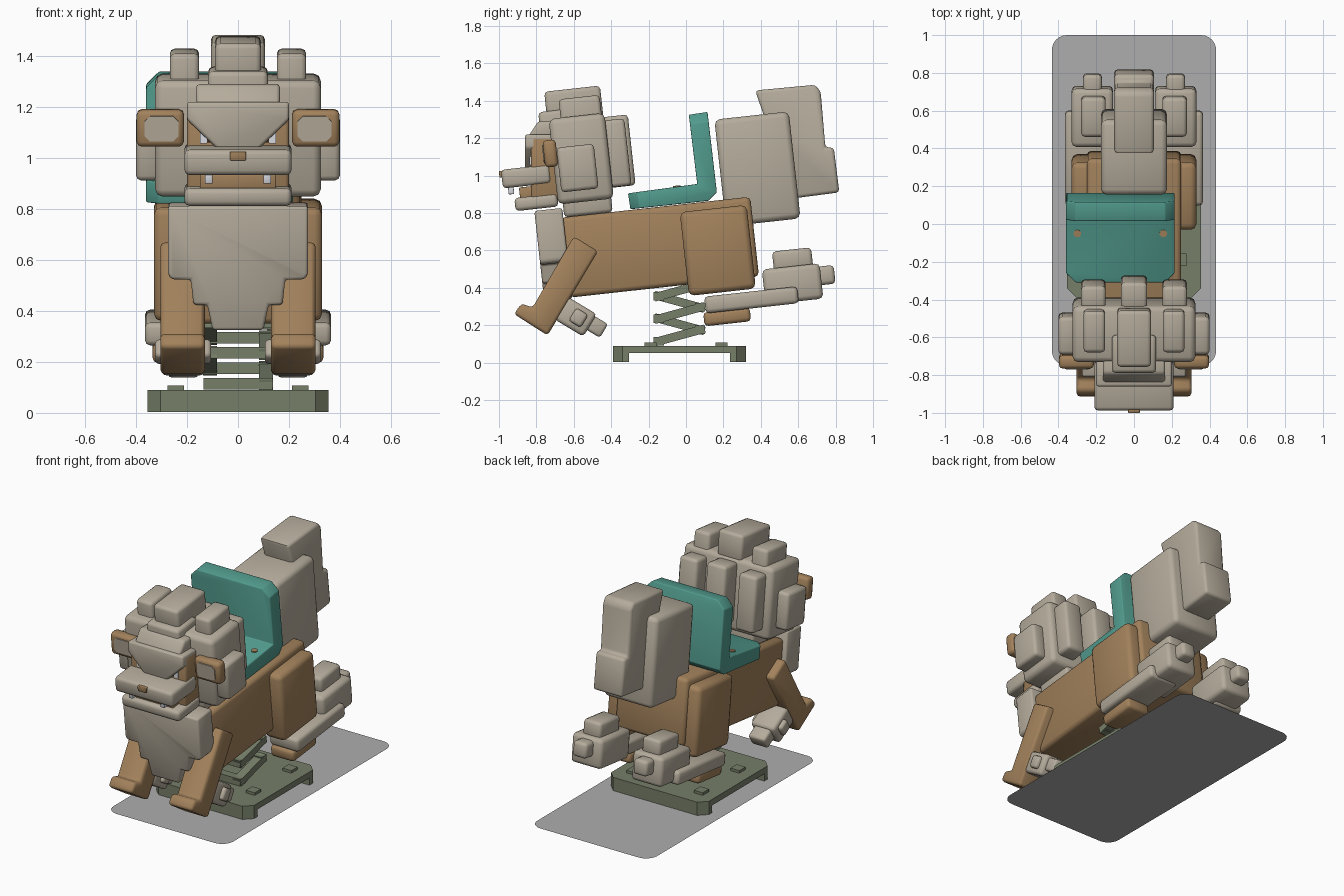
import bpy, bmesh, math
from mathutils import Matrix, Vector

cube = bpy.data.objects.get("Cube")
if cube:
    bpy.data.objects.remove(cube, do_unlink=True)

TILT = 6.3  # the whole animal leans forward


def material(name, color):
    m = bpy.data.materials.new(name)
    m.use_nodes = True
    m.diffuse_color = (*color, 1)
    node = next(n for n in m.node_tree.nodes if n.type == 'BSDF_PRINCIPLED')
    node.inputs["Base Color"].default_value = (*color, 1)
    return m


CREAM = material("cream", (0.46, 0.41, 0.33))
BROWN = material("brown", (0.36, 0.22, 0.105))
TEAL = material("teal", (0.085, 0.33, 0.27))
GREEN = material("grey green", (0.18, 0.21, 0.14))
GREY = material("shadow grey", (0.42, 0.42, 0.42))
WHITE = material("white", (0.68, 0.7, 0.75))
DARK = material("dark brown", (0.06, 0.03, 0.02))


def finish(name, bm, mat, bevel=0.0, segments=2):
    bmesh.ops.recalc_face_normals(bm, faces=bm.faces)
    if bevel:
        bmesh.ops.bevel(bm, geom=bm.edges[:], offset=bevel, segments=segments,
                        profile=0.5, affect='EDGES', clamp_overlap=True)
    mesh = bpy.data.meshes.new(name)
    bm.to_mesh(mesh)
    bm.free()
    mesh.materials.append(mat)
    ob = bpy.data.objects.new(name, mesh)
    bpy.context.scene.collection.objects.link(ob)
    bpy.ops.object.select_all(action='DESELECT')
    ob.select_set(True)
    bpy.context.view_layer.objects.active = ob
    if bevel:
        bpy.ops.object.shade_smooth_by_angle(angle=math.radians(50))
    return ob


def box(name, center, size, mat, bevel=0.02, rx=TILT):
    bm = bmesh.new()
    bmesh.ops.create_cube(bm, size=1, matrix=Matrix.Diagonal((*size, 1)))
    ob = finish(name, bm, mat, bevel)
    ob.location = center
    ob.rotation_euler.x = math.radians(rx)
    return ob


def prism(name, pts, axis, lo, hi, mat, bevel=0.0, chamfer=None):
    """Extrude a 2D outline along one axis."""
    place = {'x': lambda p, d: (d, *p), 'y': lambda p, d: (p[0], d, p[1]),
             'z': lambda p, d: (*p, d)}[axis]
    bm = bmesh.new()
    face = bm.faces.new([bm.verts.new(place(p, lo)) for p in pts])
    ext = bmesh.ops.extrude_face_region(bm, geom=[face], use_keep_orig=True)
    step = Vector(place((0, 0), hi - lo))
    bmesh.ops.translate(bm, vec=step,
                        verts=[v for v in ext["geom"] if isinstance(v, bmesh.types.BMVert)])
    if chamfer:
        edges = [e for e in bm.edges if chamfer(e.verts[0].co, e.verts[1].co)]
        bmesh.ops.bevel(bm, geom=edges, offset=0.05, segments=1, affect='EDGES')
    return finish(name, bm, mat, bevel)


def pair(name, center, size, mat, bevel=0.02, rx=TILT):
    for side, s in (("left", 1), ("right", -1)):
        box(f"{side}_{name}", (s * center[0], *center[1:]), size, mat, bevel, rx)


def pair_prism(name, pts, lo, hi, mat, bevel):
    prism(f"left_{name}", pts, 'x', lo, hi, mat, bevel)
    prism(f"right_{name}", pts, 'x', -hi, -lo, mat, bevel)


def mirrored(half):
    return half + [(-x, z) for x, z in reversed(half)]


# Ground shadow: flat rounded rectangle
bm = bmesh.new()
ring = []
for k, (sx, sy) in enumerate([(1, 1), (-1, 1), (-1, -1), (1, -1)]):
    for i in range(7):
        a = math.pi / 2 * (k + i / 6)
        ring.append(bm.verts.new((sx * 0.355 + 0.08 * math.cos(a),
                                  0.125 + sy * 0.795 + 0.08 * math.sin(a), 0)))
bm.faces.new(ring)
finish("ground_shadow", bm, GREY)

# Base plate with end feet and bolts
plate = [(-0.355, -0.34), (-0.305, -0.39), (0.305, -0.39), (0.355, -0.34),
         (0.355, 0.27), (0.305, 0.32), (-0.305, 0.32), (-0.355, 0.27)]
prism("base_plate", plate, 'z', 0.05, 0.09, GREEN)
foot = [(-0.355, 0.305), (-0.305, 0.355), (0.305, 0.355), (0.355, 0.305), (0.355, 0.27), (-0.355, 0.27)]
for name, s in (("rear", 1), ("front", -1)):
    prism(name + "_base_foot", [(x, s * y - 0.035) for x, y in foot], 'z', 0.003, 0.05, GREEN)
    pair(name + "_base_bolt", (0.245, s * 0.19 - 0.0, 0.097), (0.065, 0.065, 0.02), GREEN, 0, 0)

# Square coil spring made of straight beams
corners = [(-0.11, -0.145, 0), (0.11, -0.145, 0), (0.11, 0.075, 0.06), (-0.11, 0.075, 0.06)]
path = [Vector((x, y, 0.115 + 0.12 * t + z)) for t in range(3) for x, y, z in corners]
bm = bmesh.new()
for p, q in zip(path, path[1:]):
    d = q - p
    turn = d.to_track_quat('X', 'Z').to_matrix().to_4x4()
    m = Matrix.Translation((p + q) / 2) @ turn @ Matrix.Diagonal((d.length + 0.05, 0.055, 0.045, 1))
    bmesh.ops.create_cube(bm, size=1, matrix=m)
finish("spring", bm, GREEN)

# Body, haunches and chest mane
box("body", (0, -0.14, 0.617), (0.5, 1.02, 0.43), BROWN, 0.025)
pair("haunch", (0.255, 0.17, 0.6), (0.15, 0.36, 0.45), BROWN, 0.03)
chest = [(0.275, 0.82), (0.275, 0.55), (0.26, 0.53), (0.185, 0.53), (0.175, 0.43), (0.12, 0.43), (0.1, 0.33)]
prism("chest_mane", mirrored([(x, z - 0.58) for x, z in chest]), 'y', -0.075, 0.075, CREAM, 0.015)
ob = bpy.data.objects["chest_mane"]
ob.location = (0, -0.71, 0.58)
ob.rotation_euler.x = math.radians(TILT)

# Front legs and curled front paws
leg = [(-0.6, 0.675), (-0.47, 0.595), (-0.74, 0.145), (-0.92, 0.26), (-0.88, 0.315), (-0.82, 0.295)]
pair_prism("front_leg", leg, 0.13, 0.305, BROWN, 0.018)
pair("front_paw", (0.215, -0.59, 0.245), (0.17, 0.18, 0.14), CREAM, 0.02, -31)
pair("front_toes", (0.215, -0.49, 0.2), (0.12, 0.12, 0.085), CREAM, 0.015, -31)
pair("front_side_toe", (0.215, -0.575, 0.24), (0.22, 0.075, 0.08), CREAM, 0.015, -31)

# Hind legs stretched backwards with chunky paws
pair("hind_leg", (0.26, 0.35, 0.335), (0.21, 0.5, 0.09), CREAM)
pair("hind_knee", (0.25, 0.22, 0.245), (0.17, 0.25, 0.075), BROWN)
pair("hind_paw", (0.22, 0.57, 0.42), (0.22, 0.31, 0.19), CREAM, 0.025)
pair("hind_heel", (0.215, 0.57, 0.55), (0.13, 0.21, 0.11), CREAM)
pair("hind_toe", (0.22, 0.73, 0.465), (0.1, 0.13, 0.1), CREAM)

# Tail
box("tail_base", (0, 0.382, 1.035), (0.35, 0.4, 0.575), CREAM, 0.03)
tip = [(0.37, 1.455), (0.69, 1.485), (0.72, 1.45), (0.745, 1.15), (0.79, 1.15),
       (0.82, 0.91), (0.55, 0.875), (0.44, 1.25)]
prism("tail_tip", tip, 'x', -0.105, 0.105, CREAM, 0.018)

# Seat, set slightly towards the right, with clipped corners
seat = [(-0.31, 0.905), (-0.297, 0.82), (0.12, 0.865), (0.165, 0.91),
        (0.115, 1.34), (0.015, 1.325), (0.06, 0.955)]
prism("seat", seat, 'x', -0.36, 0.215, TEAL, 0.006,
      lambda a, b: abs(a.x - b.x) < 0.01 and (min(a.z, b.z) > 1.3 or max(a.y, b.y) < -0.29))
for i, x in enumerate((-0.3, 0.155)):
    bm = bmesh.new()
    bmesh.ops.create_cone(bm, cap_ends=True, segments=10, radius1=0.02, radius2=0.02, depth=0.012)
    bolt = finish(f"seat_bolt_{i + 1}", bm, BROWN)
    bolt.location = (x, -0.05, 0.94)
    bolt.rotation_euler.x = math.radians(TILT)

# Head and mane
box("head_mane", (0, -0.56, 1.09), (0.65, 0.3, 0.46), CREAM, 0.03)
box("neck_mane", (0, -0.53, 0.87), (0.42, 0.26, 0.16), CREAM)
box("forehead", (0, -0.68, 1.25), (0.235, 0.2, 0.2), CREAM, 0.02)
box("centre_crest", (0, -0.6, 1.38), (0.18, 0.3, 0.17), CREAM)
pair("crest_tuft", (0.21, -0.56, 1.31), (0.115, 0.22, 0.22), CREAM)
pair("cheek_mane", (0.35, -0.58, 1.04), (0.1, 0.2, 0.24), CREAM)
pair("back_mane", (0.215, -0.375, 1.12), (0.13, 0.13, 0.36), CREAM)
box("centre_back_mane", (0, -0.36, 1.13), (0.14, 0.14, 0.38), CREAM)

# Face: brow wedge, eyes, muzzle and jaw
box("face", (0, -0.73, 1.04), (0.4, 0.2, 0.34), BROWN, 0.015, 0)
prism("brow", mirrored([(0.2, 1.22), (0.2, 1.15), (0.075, 1.03)]), 'y', -0.86, -0.7, CREAM, 0.012)
prism("brow_slope", [(-0.85, 1.2), (-0.79, 1.29), (-0.68, 1.29), (-0.68, 1.2)], 'x', -0.165, 0.165, CREAM, 0.015)
pair("eye_white", (0.135, -0.832, 1.095), (0.028, 0.008, 0.075), WHITE, 0, 0)
pair("pupil", (0.114, -0.832, 1.09), (0.014, 0.008, 0.06), DARK, 0, 0)
box("muzzle", (0, -0.855, 0.995), (0.42, 0.26, 0.1), CREAM)
box("nose", (0, -0.984, 1.008), (0.062, 0.03, 0.035), BROWN, 0.004)
box("mouth", (0, -0.81, 0.91), (0.3, 0.16, 0.07), BROWN, 0.006)
pair("tooth", (0.115, -0.935, 0.92), (0.03, 0.03, 0.04), WHITE, 0.004)
box("jaw", (0, -0.8, 0.857), (0.42, 0.23, 0.07), CREAM)

# Ears with flat inner plates
pair("ear", (0.305, -0.725, 1.118), (0.185, 0.07, 0.145), BROWN, 0.02)
oct_pts = [(sx * x, sz * z) for sx, sz, order in ((1, 1, 1), (-1, 1, -1), (-1, -1, 1), (1, -1, -1))
           for x, z in [(0.066, 0.03), (0.046, 0.05)][::order]]
for side, s in (("left", 1), ("right", -1)):
    inner = prism(side + "_ear_inner", oct_pts, 'y', -0.004, 0.004, CREAM)
    inner.location = (s * 0.3, -0.761, 1.114)
    inner.rotation_euler.x = math.radians(TILT)
